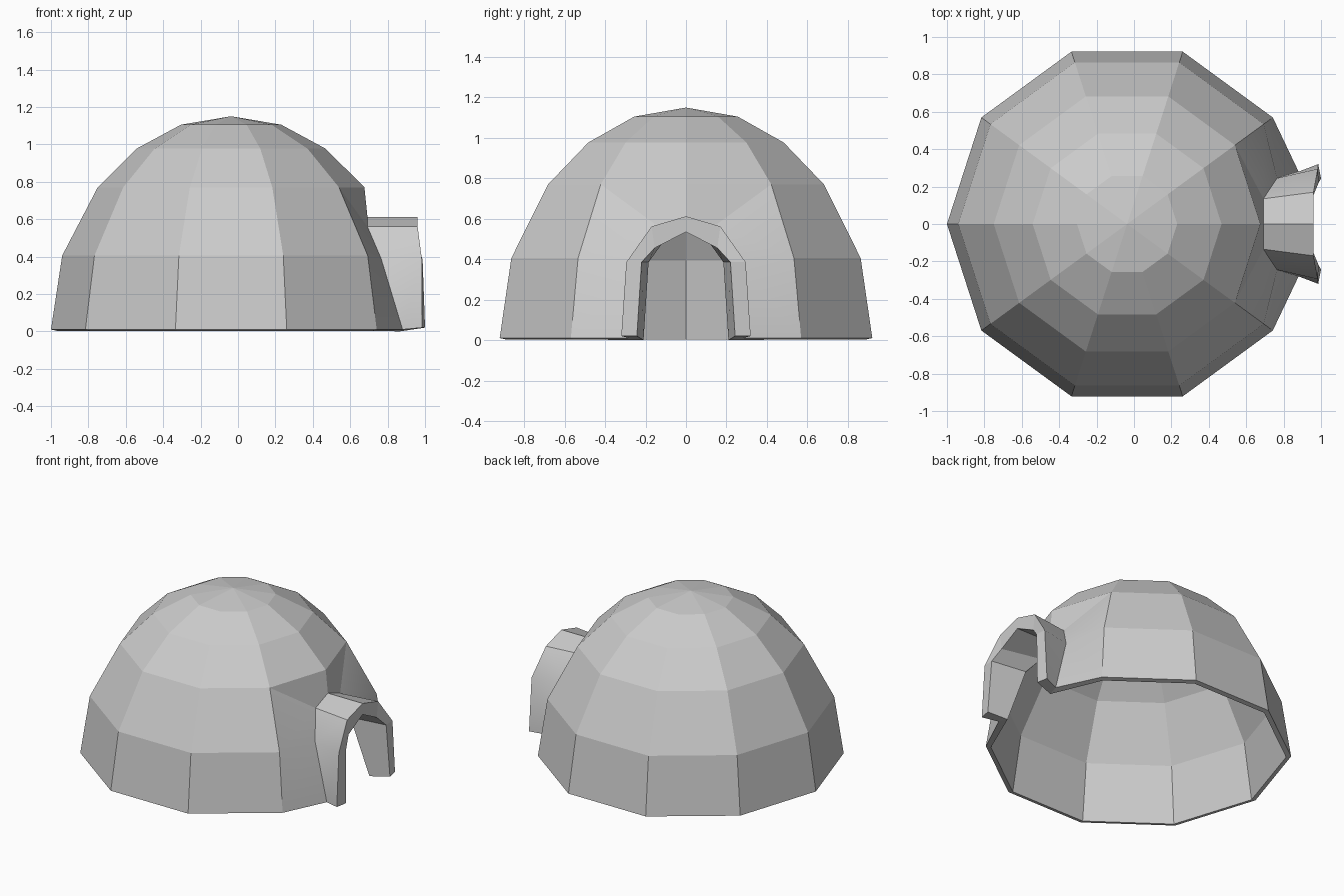
import bpy, bmesh
from math import cos, sin, pi, radians

if "Cube" in bpy.data.objects:
    bpy.data.objects.remove(bpy.data.objects["Cube"])

CX, N, YS = -0.037, 10, 1.006
bm = bmesh.new()

def face(points, smooth=False):
    bm.faces.new([bm.verts.new(p) for p in points]).smooth = smooth

def ring_point(rings, i, k):
    r, z = rings[i]
    a = 2 * pi * k / N
    return (CX + r * cos(a), YS * r * sin(a), z)

def shell(rings, apex, root, mouth):
    # Dome: ten-sided rings (radius, height) closed by a shallow cap
    for k in range(N):
        for i in range(len(rings) - 1):
            if i < 2 and k in (0, N - 1):
                continue  # doorway sector is filled below
            face([ring_point(rings, a, b) for a, b in ((i, k), (i, k + 1), (i + 1, k + 1), (i + 1, k))])
        face([ring_point(rings, 4, k), ring_point(rings, 4, k + 1), (CX, 0, apex)])
    # Doorway wall and tunnel, both halves
    rim = [ring_point(rings, i, k) for i, k in ((0, 1), (1, 1), (2, 1), (2, 0))]
    for s in (1, -1):
        for a, b in ((rim, root), (root, mouth)):
            for i in range(3):
                face([(x, s * y, z) for x, y, z in (a[i], b[i], b[i + 1], a[i + 1])], i < 2)
    # Open border, from the far side of the dome to the top of the arch
    return [ring_point(rings, 0, k) for k in range(5, 0, -1)] + [root[0]] + mouth

outer = shell(
    [(0.963, 0.01), (0.903, 0.405), (0.713, 0.77), (0.505, 0.977), (0.268, 1.105)], 1.15,
    [(0.88, 0.28, 0.01), (0.765, 0.245, 0.39), (0.692, 0.135, 0.56), (0.692, 0, 0.612)],
    [(0.985, 0.32, 0.02), (0.983, 0.295, 0.385), (0.96, 0.17, 0.562), (0.96, 0, 0.612)])
inner = shell(
    [(0.931, 0.003), (0.872, 0.393), (0.688, 0.748), (0.488, 0.95), (0.26, 1.074)], 1.118,
    [(0.865, 0.21, 0.0), (0.735, 0.185, 0.385), (0.662, 0.12, 0.475), (0.662, 0, 0.535)],
    [(1.0, 0.243, 0.02), (0.987, 0.22, 0.385), (0.96, 0.155, 0.455), (0.96, 0, 0.535)])

# Rim joining the outer and inner surfaces
for s in (1, -1):
    for i in range(len(outer) - 1):
        face([(x, s * y, z) for x, y, z in (outer[i], outer[i + 1], inner[i + 1], inner[i])])

bmesh.ops.remove_doubles(bm, verts=bm.verts, dist=0.0005)
bmesh.ops.recalc_face_normals(bm, faces=bm.faces)
for e in bm.edges:
    e.smooth = e.calc_face_angle(0) < radians(35)

mesh = bpy.data.meshes.new("igloo_shell")
bm.to_mesh(mesh)
bm.free()
igloo = bpy.data.objects.new("igloo_shell", mesh)
bpy.context.collection.objects.link(igloo)
